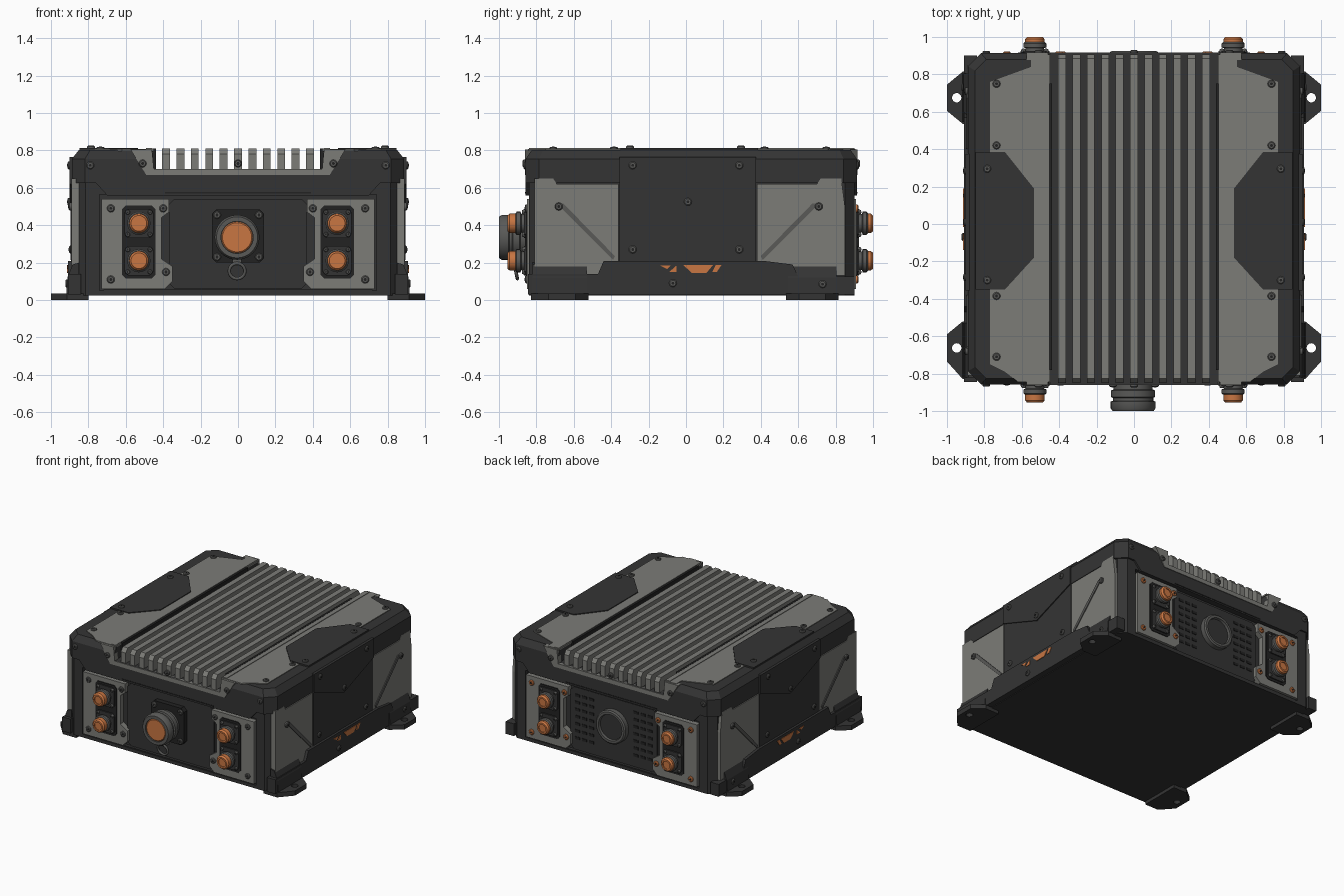
import bpy, bmesh, math
from mathutils import Vector

if "Cube" in bpy.data.objects:
    bpy.data.objects.remove(bpy.data.objects["Cube"])


def material(name, r, g, b):
    m = bpy.data.materials.new(name)
    m.diffuse_color = (r, g, b, 1)
    m.use_nodes = True
    m.node_tree.nodes["Principled BSDF"].inputs["Base Color"].default_value = m.diffuse_color
    return m


DARK = material("dark_shell", 0.034, 0.034, 0.034)
BLACK = material("black_rubber", 0.016, 0.016, 0.016)
GREY = material("grey_plate", 0.2, 0.2, 0.185)
STEEL = material("steel", 0.1, 0.1, 0.096)
ORANGE = material("orange", 0.58, 0.18, 0.055)


def place(axis, u, v, w):
    return {'x': (w, u, v), 'y': (u, w, v), 'z': (u, v, w)}[axis]


def finish(bm, name, mat, smooth=False):
    bmesh.ops.recalc_face_normals(bm, faces=bm.faces)
    me = bpy.data.meshes.new(name)
    bm.to_mesh(me)
    bm.free()
    ob = bpy.data.objects.new(name, me)
    me.materials.append(mat)
    bpy.context.collection.objects.link(ob)
    if smooth:
        bpy.ops.object.select_all(action='DESELECT')
        ob.select_set(True)
        bpy.context.view_layer.objects.active = ob
        bpy.ops.object.shade_smooth_by_angle(angle=math.radians(35))
    return ob


def loft(name, axis, layers, mat):
    """Stack outlines [(points, offset), ...] along an axis and cap both ends."""
    bm = bmesh.new()
    rings = [[bm.verts.new(place(axis, u, v, w)) for u, v in pts] for pts, w in layers]
    n = len(rings[0])
    for a, b in zip(rings, rings[1:]):
        for i in range(n):
            j = (i + 1) % n
            bm.faces.new((a[i], a[j], b[j], b[i]))
    bm.faces.new(rings[0])
    bm.faces.new(rings[-1])
    return finish(bm, name, mat)


def prism(name, axis, pts, a, b, mat):
    return loft(name, axis, [(pts, a), (pts, b)], mat)


def rect(u0, u1, v0, v1, c=0.0):
    if not c:
        return [(u0, v0), (u1, v0), (u1, v1), (u0, v1)]
    return [(u0 + c, v0), (u1 - c, v0), (u1, v0 + c), (u1, v1 - c),
            (u1 - c, v1), (u0 + c, v1), (u0, v1 - c), (u0, v0 + c)]


def lathe(name, axis, u, v, prof, mat, seg=24):
    """Revolve (radius, offset) pairs about an axis line through (u, v)."""
    layers = [([(u + r * math.cos(2 * math.pi * i / seg), v + r * math.sin(2 * math.pi * i / seg))
                for i in range(seg)], w) for r, w in prof]
    ob = loft(name, axis, layers, mat)
    bpy.ops.object.select_all(action='DESELECT')
    ob.select_set(True)
    bpy.context.view_layer.objects.active = ob
    bpy.ops.object.shade_smooth_by_angle(angle=math.radians(35))
    return ob


def bolt(axis, u, v, w, out, mat=STEEL, r=0.021):
    lathe("bolt", axis, u, v, [(r, w - out * 0.005), (r, w + out * 0.006),
          (r * 0.75, w + out * 0.011)], mat, 12)
    lathe("bolt_socket", axis, u, v, [(r * 0.4, w), (r * 0.4, w + out * 0.013)], BLACK, 6)


def cut(ob, cutter):
    mod = ob.modifiers.new("cut", 'BOOLEAN')
    mod.operation, mod.solver, mod.object = 'DIFFERENCE', 'EXACT', cutter
    bpy.context.view_layer.objects.active = ob
    bpy.ops.object.modifier_apply(modifier=mod.name)
    bpy.data.objects.remove(cutter)


def mir(pts, s):
    return [(s * u, v) for u, v in pts]


# Main case with recessed ends
lower = prism("lower_case", 'z', rect(-0.865, 0.865, -0.84, 0.9, 0.05), 0.025, 0.64, DARK)
cut(lower, prism("front_cutter", 'y', rect(-0.74, 0.74, 0.05, 0.565), -1, -0.81, DARK))
cut(lower, prism("back_cutter", 'y', rect(-0.74, 0.74, 0.05, 0.565), 0.87, 1.1, DARK))

# Upper case with chamfered rim and a channel for the fins
outline = rect(-0.888, 0.888, -0.857, 0.913, 0.07)
upper = loft("upper_case", 'z', [(outline, 0.625), (outline, 0.755),
             (rect(-0.85, 0.85, -0.825, 0.88, 0.06), 0.803)], DARK)
cut(upper, prism("channel_cutter", 'z', rect(-0.455, 0.455, -1.2, 1.2), 0.70, 1.0, DARK))

# Cooling fins
for i in range(-5, 6):
    x = i * 0.077
    prism("cooling_fin", 'x', [(-0.85, 0.69), (-0.85, 0.78), (-0.825, 0.81), (0.885, 0.81),
          (0.906, 0.78), (0.906, 0.69)], x - 0.021, x + 0.021, GREY)

# Top plates, either side of the fins
for s in (-1, 1):
    prism("top_grey_plate", 'z', mir([(0.45, -0.845), (0.62, -0.845), (0.69, -0.79), (0.77, -0.75),
          (0.77, 0.76), (0.55, 0.84), (0.55, 0.905), (0.45, 0.905)], s), 0.797, 0.808, GREY)
    prism("plate_ridge", 'z', rect(s * 0.475 - 0.017, s * 0.475 + 0.017, -0.84, 0.9), 0.70, 0.812, GREY)
    prism("plate_groove", 'z', rect(s * 0.447 - 0.008, s * 0.447 + 0.008, -0.78, 0.75), 0.70, 0.811, BLACK)
    prism("top_dark_plate", 'z', mir([(0.535, -0.18), (0.69, -0.35), (0.848, -0.35), (0.848, 0.385),
          (0.69, 0.385), (0.535, 0.19)], s), 0.797, 0.814, DARK)
    for y in (0.75, 0.42, -0.385, -0.71):
        bolt('z', s * 0.735, y, 0.808, 1)
    for y in (0.295, -0.3):
        bolt('z', s * 0.785, y, 0.814, 1)

# Both ends: brow, heat sink apron, plates and connectors
for face, out, wall, rim in (("front", -1, -0.81, -0.857), ("back", 1, 0.87, 0.913)):
    prism(face + "_brow", 'y', [(-0.70, 0.56), (0.70, 0.56), (0.79, 0.66), (-0.79, 0.66)],
          wall, rim, DARK)
    prism(face + "_brow_slot", 'y', rect(-0.39, 0.39, 0.57, 0.578), wall, rim + out * 0.003, BLACK)
    prism(face + "_fin_apron", 'y', [(-0.575, 0.805), (-0.46, 0.805), (-0.45, 0.70), (0.45, 0.70),
          (0.46, 0.805), (0.575, 0.805), (0.49, 0.668), (-0.49, 0.668)],
          rim - out * 0.035, rim + out * 0.005, GREY)
    prism(face + "_panel", 'y', rect(-0.37, 0.37, 0.06, 0.54, 0.03), wall, wall + out * 0.012, DARK)
    prism(face + "_sill", 'y', rect(-0.72, 0.72, 0.03, 0.056), wall, wall + out * 0.025, DARK)
    for x in (-0.51, 0, 0.51):
        bolt('y', x, 0.73, rim + out * 0.005, out)
    for s in (-1, 1):
        bolt('y', s * 0.79, 0.72, rim, out)
        plate = wall + out * 0.04
        prism(face + "_connector_plate", 'y', mir([(0.73, 0.54), (0.37, 0.54), (0.37, 0.47),
              (0.41, 0.44), (0.41, 0.22), (0.35, 0.18), (0.35, 0.10), (0.39, 0.06), (0.73, 0.06)], s),
              wall - out * 0.01, plate, GREY)
        prism("connector_backing", 'y', rect(s * 0.53 - 0.09, s * 0.53 + 0.09, 0.115, 0.505, 0.02),
              wall, plate + out * 0.006, BLACK)
        for x, z in ((0.68, 0.49), (0.40, 0.49), (0.68, 0.11), (0.385, 0.15)):
            bolt('y', s * x, z, plate, out, ORANGE if out > 0 else STEEL)
        for z in (0.21, 0.41):
            prism("connector_flange", 'y', rect(s * 0.53 - 0.078, s * 0.53 + 0.078, z - 0.078, z + 0.078, 0.02),
                  wall, plate + out * 0.015, DARK)
            for dx in (-0.06, 0.06):
                for dz in (-0.06, 0.06):
                    bolt('y', s * 0.53 + dx, z + dz, plate + out * 0.015, out, r=0.013)
            tip = 0.105 if out < 0 else 0.09
            lathe("connector_collar", 'y', s * 0.53, z, [(0.05, plate), (0.05, plate + out * 0.03),
                  (0.062, plate + out * 0.035), (0.062, plate + out * 0.055),
                  (0.054, plate + out * 0.062)], STEEL)
            lathe("connector_cap", 'y', s * 0.53, z, [(0.052, plate + out * 0.05),
                  (0.052, plate + out * (tip - 0.012)), (0.042, plate + out * tip),
                  (0.03, plate + out * tip), (0.03, plate + out * (tip - 0.008))], ORANGE)

# Large front connector with hanging ring
prism("main_flange", 'y', rect(-0.14, 0.14, 0.2, 0.485, 0.025), -0.81, -0.86, BLACK)
for x in (-0.112, 0.112):
    for z in (0.23, 0.455):
        bolt('y', x, z, -0.86, -1)
lathe("main_collar", 'y', -0.005, 0.335, [(0.105, -0.85), (0.105, -0.885), (0.118, -0.89), (0.118, -0.925),
      (0.108, -0.93), (0.108, -0.945), (0.12, -0.95), (0.12, -0.985), (0.11, -1.0),
      (0.086, -1.0), (0.086, -0.985)], STEEL, 32)
lathe("main_cap", 'y', -0.005, 0.335, [(0.084, -0.97), (0.084, -0.991), (0.078, -0.996)], ORANGE, 32)
bpy.ops.mesh.primitive_torus_add(location=(-0.005, -0.91, 0.155), rotation=(math.pi / 2 + 0.2, 0, 0),
                                 major_radius=0.042, minor_radius=0.009,
                                 major_segments=24, minor_segments=8)
ring = bpy.context.object
ring.name = "hanging_ring"
ring.data.materials.append(STEEL)
bpy.ops.object.shade_smooth()
prism("ring_lug", 'y', rect(-0.03, 0.02, 0.185, 0.24), -0.86, -0.92, STEEL)

# Round back port with vent slots
lathe("back_port", 'y', 0, 0.33, [(0.128, 0.87), (0.128, 0.918), (0.118, 0.926), (0.1, 0.926),
      (0.095, 0.9)], STEEL, 32)
lathe("back_port_cover", 'y', 0, 0.33, [(0.096, 0.89), (0.096, 0.908)], DARK, 32)
for s in (-1, 1):
    for col in range(3):
        for row in range(7):
            x, z = s * (0.19 + col * 0.06), 0.15 + row * 0.055
            prism("vent_slot", 'y', rect(x - 0.02, x + 0.02, z - 0.01, z + 0.01), 0.88, 0.886, BLACK)

# Sides: plates, centre panel, rail, vents, feet
for s in (-1, 1):
    def side(name, pts, a, b, mat):
        return prism(name, 'x', pts, s * a, s * b, mat)
    side("side_front_plate", [(-0.81, 0.13), (-0.36, 0.13), (-0.36, 0.62), (-0.69, 0.62),
         (-0.71, 0.65), (-0.81, 0.65)], 0.85, 0.889, GREY)
    side("side_back_plate", [(0.85, 0.13), (0.38, 0.13), (0.38, 0.62), (0.7, 0.62),
         (0.72, 0.65), (0.83, 0.65), (0.85, 0.5)], 0.85, 0.889, GREY)
    side("front_brace", [(-0.69, 0.515), (-0.655, 0.515), (-0.38, 0.235), (-0.39, 0.215)], 0.87, 0.895, STEEL)
    side("back_brace", [(0.71, 0.515), (0.675, 0.515), (0.4, 0.235), (0.41, 0.215)], 0.87, 0.895, STEEL)
    side("side_panel", rect(-0.355, 0.375, 0.15, 0.65), 0.85, 0.892, DARK)
    side("side_flap", [(-0.355, 0.765), (0.375, 0.765), (0.375, 0.62), (0.01, 0.485), (-0.355, 0.62)],
         0.85, 0.9, DARK)
    side("side_rail", [(-0.845, 0.03), (-0.845, 0.14), (-0.47, 0.14), (-0.44, 0.21), (0.41, 0.21),
         (0.57, 0.19), (0.6, 0.125), (0.9, 0.125), (0.9, 0.03)], 0.84, 0.91, DARK)
    for vent in ([(-0.14, 0.185), (-0.08, 0.185), (-0.1, 0.165)], [(-0.09, 0.15), (-0.05, 0.185), (-0.05, 0.15)],
                 [(-0.015, 0.188), (0.145, 0.188), (0.11, 0.145), (0.03, 0.145)],
                 [(0.14, 0.15), (0.16, 0.188), (0.19, 0.188), (0.165, 0.15)]):
        side("side_vent", vent, 0.9, 0.914, ORANGE)
    for y, z, w in ((-0.68, 0.5, 0.895), (0.71, 0.5, 0.895), (-0.285, 0.72, 0.9), (0.285, 0.72, 0.9),
                    (0.01, 0.525, 0.9), (-0.285, 0.27, 0.892), (0.285, 0.27, 0.892),
                    (-0.07, 0.09, 0.91), (0.73, 0.085, 0.91)):
        bolt('x', y, z, s * w, s)
    # Mounting ears with holes
    for y0, ya, yb, y1 in ((-0.83, -0.735, -0.59, -0.52), (0.535, 0.605, 0.745, 0.815)):
        ear = prism("mounting_ear", 'z', mir([(0.8, y0), (0.915, y0), (1.0, ya), (1.0, yb),
                    (0.915, y1), (0.8, y1)], s), 0.0, 0.036, DARK)
        cut(ear, lathe("hole_cutter", 'z', s * 0.948, (ya + yb) / 2, [(0.025, -0.1), (0.025, 0.1)], DARK))
        prism("ear_gusset", 'y', mir([(0.85, 0.2), (0.885, 0.19), (0.912, 0.12), (0.918, 0.03),
              (0.85, 0.03)], s), y0 + 0.01, y1 - 0.01, DARK)
